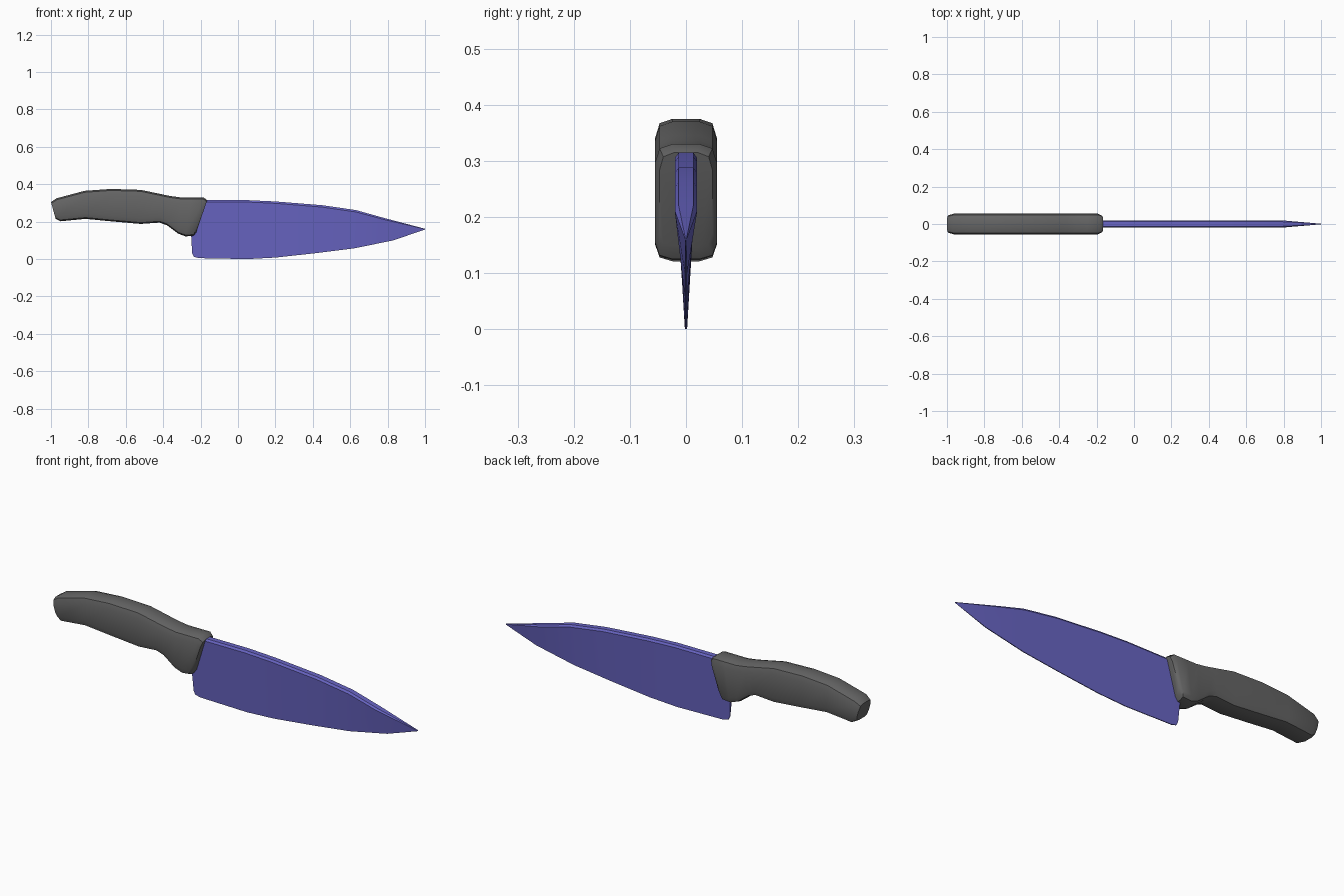
import bpy, bmesh, math

cube = bpy.data.objects.get("Cube")
if cube:
    bpy.data.objects.remove(cube, do_unlink=True)


def material(name, rgb):
    mat = bpy.data.materials.new(name)
    mat.use_nodes = True
    mat.diffuse_color = (*rgb, 1)
    mat.node_tree.nodes["Principled BSDF"].inputs["Base Color"].default_value = (*rgb, 1)
    return mat


def loft(name, stations, half_section, mat, angle):
    """Skin mirrored cross-sections; each station is top x, top z, bottom x, bottom z, width."""
    bm = bmesh.new()
    rings = []
    for xt, zt, xb, zb, width in stations:
        height = math.hypot(xt - xb, zt - zb)
        right = []
        for y, inset, from_top in half_section:
            t = min(inset / height, 0.4)
            t = t if from_top else 1 - t
            right.append((xt + (xb - xt) * t, y * width, zt + (zb - zt) * t))
        left = [(x, -y, z) for x, y, z in reversed(right)]
        rings.append([bm.verts.new(p) for p in right + left])
    for a, b in zip(rings, rings[1:]):
        for i in range(len(a)):
            j = (i + 1) % len(a)
            bm.faces.new((a[i], a[j], b[j], b[i]))
    bm.faces.new(rings[0])
    bm.faces.new(rings[-1])
    bmesh.ops.recalc_face_normals(bm, faces=bm.faces)
    mesh = bpy.data.meshes.new(name)
    bm.to_mesh(mesh)
    bm.free()
    mesh.materials.append(mat)
    obj = bpy.data.objects.new(name, mesh)
    bpy.context.collection.objects.link(obj)
    bpy.ops.object.select_all(action="DESELECT")
    obj.select_set(True)
    bpy.context.view_layer.objects.active = obj
    bpy.ops.object.shade_smooth_by_angle(angle=math.radians(angle))
    return obj


grey = material("handle grey", (0.13, 0.13, 0.13))
violet = material("blade violet", (0.14, 0.13, 0.55))

# Handle: rounded box section swept from the butt to the slanted bolster
handle_section = [(0.024, 0, True), (0.047, 0.008, True), (0.055, 0.034, True),
                  (0.055, 0.03, False), (0.047, 0.007, False), (0.024, 0, False)]
handle_stations = [
    (-1.0, 0.305, -0.975, 0.215, 0.86),
    (-0.97, 0.325, -0.95, 0.202, 1),
    (-0.82, 0.365, -0.815, 0.215, 1),
    (-0.68, 0.375, -0.68, 0.202, 1),
    (-0.52, 0.37, -0.52, 0.188, 1),
    (-0.40, 0.345, -0.42, 0.195, 1),
    (-0.36, 0.337, -0.38, 0.181, 1),
    (-0.31, 0.33, -0.32, 0.136, 1),
    (-0.25, 0.33, -0.28, 0.121, 1),
    (-0.185, 0.33, -0.237, 0.125, 1),
    (-0.165, 0.315, -0.222, 0.145, 0.86),
]
loft("handle", handle_stations, handle_section, grey, 40)

# Blade: wedge section with a bevelled spine, tapering to the tip
blade_section = [(0.013, 0, True), (0.02, 0.01, True), (0.002, 0, False)]
blade_stations = [
    (-0.26, 0.30, -0.245, 0.03, 1),
    (-0.25, 0.305, -0.236, 0.012, 1),
    (-0.22, 0.315, -0.21, 0.005, 1),
    (0.05, 0.315, 0.05, 0.0, 1),
    (0.2, 0.308, 0.2, 0.008, 1),
    (0.45, 0.288, 0.42, 0.032, 1),
    (0.63, 0.262, 0.62, 0.057, 1),
    (0.78, 0.22, 0.83, 0.10, 1),
    (1.0, 0.162, 1.0, 0.158, 0.08),
]
loft("blade", blade_stations, blade_section, violet, 30)
